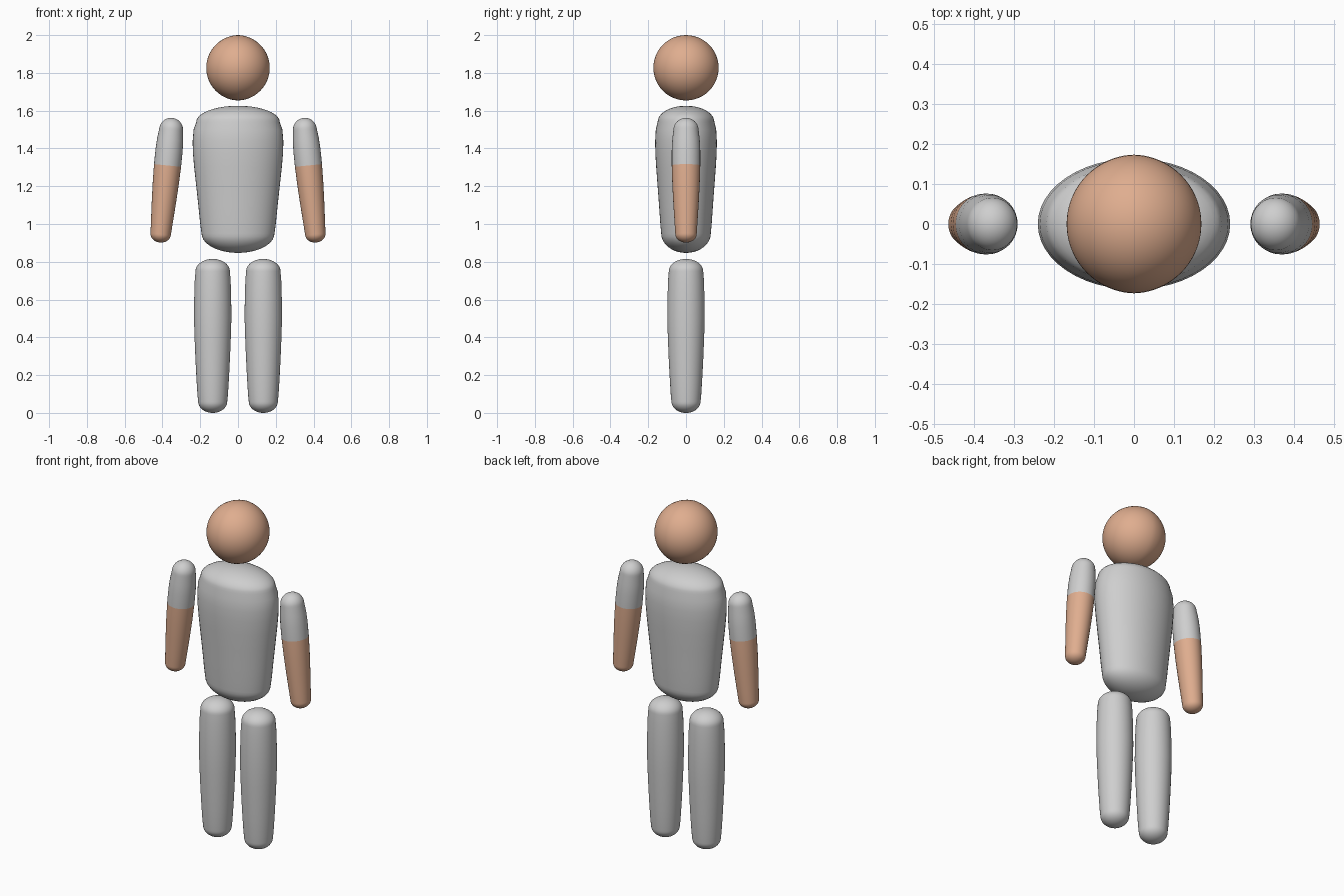
import bpy
import bmesh
import math

if "Cube" in bpy.data.objects:
    bpy.data.objects.remove(bpy.data.objects["Cube"], do_unlink=True)


def make_material(name, color):
    mat = bpy.data.materials.new(name)
    mat.use_nodes = True
    mat.diffuse_color = (*color, 1)
    mat.node_tree.nodes["Principled BSDF"].inputs["Base Color"].default_value = (*color, 1)
    return mat


grey = make_material("light grey cloth", (0.62, 0.62, 0.62))
skin = make_material("warm skin", (0.74, 0.42, 0.275))


def rounded(body, bottom, top, steps=10):
    """Add elliptical caps of the given heights to a list of (z, radius)."""
    angles = [math.pi / 2 * i / steps for i in range(1, steps + 1)]
    (z0, r0), (z1, r1) = body[0], body[-1]
    low = [(z0 - bottom * math.sin(a), r0 * math.cos(a)) for a in reversed(angles)]
    high = [(z1 + top * math.sin(a), r1 * math.cos(a)) for a in angles]
    return low + body + high


def loft(name, rings, materials, location=(0, 0, 0), depth=1.0, split=None, sides=48):
    """Stack elliptical rings; the first and last are the pole points."""
    bm = bmesh.new()
    loops = []
    for z, r in rings[1:-1]:
        loops.append([bm.verts.new((r * math.cos(t), r * depth * math.sin(t), z))
                      for t in (math.tau * i / sides for i in range(sides))])
    bottom = bm.verts.new((0, 0, rings[0][0]))
    top = bm.verts.new((0, 0, rings[-1][0]))
    for i in range(sides):
        j = (i + 1) % sides
        for a, b in zip(loops, loops[1:]):
            bm.faces.new((a[i], a[j], b[j], b[i]))
        bm.faces.new((bottom, loops[0][j], loops[0][i]))
        bm.faces.new((top, loops[-1][i], loops[-1][j]))
    for f in bm.faces:
        f.smooth = True
        if split is not None and f.calc_center_median().z < split:
            f.material_index = 1
    mesh = bpy.data.meshes.new(name)
    bm.to_mesh(mesh)
    bm.free()
    for mat in materials:
        mesh.materials.append(mat)
    obj = bpy.data.objects.new(name, mesh)
    obj.location = location
    bpy.context.scene.collection.objects.link(obj)
    return obj


# Head: two shallow domes meeting in a faint ridge at the middle
R, OFFSET = 0.173, 0.005
half = R - OFFSET
head_rings = []
for i in range(41):
    x = -half * math.cos(math.pi * i / 40)
    head_rings.append((x, math.sqrt(max(0, R * R - (abs(x) + OFFSET) ** 2))))
head = loft("head", head_rings, [skin], (0, 0, 1.827))
head.rotation_euler.y = math.pi / 2

# Torso: oval section, widest at the chest
torso_body = [(0.95, 0.193), (1.0, 0.2), (1.1, 0.21), (1.2, 0.221), (1.3, 0.232),
              (1.38, 0.239), (1.44, 0.24), (1.5, 0.235), (1.54, 0.221)]
loft("torso", rounded(torso_body, 0.103, 0.086), [grey], depth=0.68)

# Limbs: tapered rounded tubes, the arms leaning out and bare below the sleeve
arm_body = [(-0.365, 0.054), (-0.3, 0.058), (-0.2, 0.064), (-0.1, 0.069), (0, 0.072),
            (0.08, 0.072), (0.14, 0.069), (0.19, 0.063)]
leg_body = [(0.06, 0.077), (0.1, 0.081), (0.2, 0.087), (0.3, 0.092), (0.4, 0.096),
            (0.5, 0.099), (0.6, 0.098), (0.7, 0.095), (0.75, 0.091)]
for side, s in (("left", 1), ("right", -1)):
    arm = loft(side + "_arm", rounded(arm_body, 0.045, 0.063), [grey, skin],
               (0.373 * s, 0, 1.31), depth=1.05, split=0)
    arm.rotation_euler.y = -0.1 * s
    loft(side + "_leg", rounded(leg_body, 0.06, 0.065), [grey], (0.134 * s, 0, 0))
